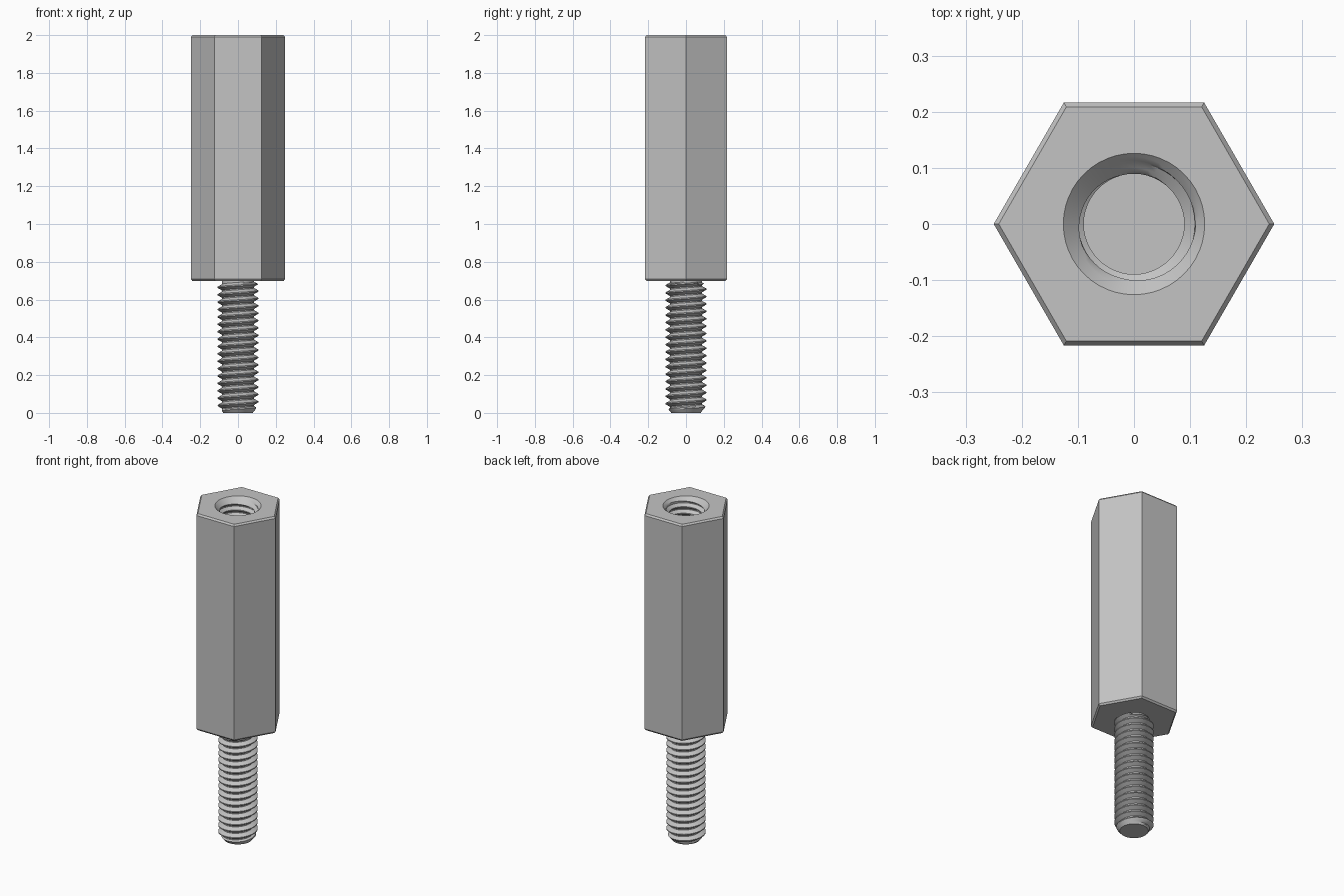
import bpy, bmesh
from math import cos, sin, tau, floor, radians

if "Cube" in bpy.data.objects:
    bpy.data.objects.remove(bpy.data.objects["Cube"], do_unlink=True)

SEGMENTS = 48
PITCH = 0.0391
BASE, TOP = 0.698, 2.0
ROOT, CREST = 0.084, 0.1075
BORE_FLOOR = 1.3

steel = bpy.data.materials.new("grey steel")
steel.use_nodes = True
GREY = (0.55, 0.55, 0.55, 1)
steel.diffuse_color = GREY
steel.node_tree.nodes["Principled BSDF"].inputs["Base Color"].default_value = GREY


def thread_radius(turn, z, low, high):
    """V-thread radius with flat crest and root, right-handed."""
    phase = (z / PITCH - turn) % 1
    ramp = min(max((abs(phase - 0.5) * 2 - 0.15) / 0.7, 0), 1)
    return high + (low - high) * ramp


def add_thread(bm, z0, z1, low, high, limit):
    """Helical surface cut off level at z0 and z1; returns its two end loops."""
    marks = (0.075, 0.25, 0.425, 0.575, 0.75, 0.925)
    first, last = floor(z0 / PITCH) - 2, floor(z1 / PITCH) + 2
    columns = []
    for s in range(SEGMENTS):
        turn = s / SEGMENTS
        heights = [z0] + [min(max((k + m + turn) * PITCH, z0), z1)
                          for k in range(first, last) for m in marks] + [z1]
        column = []
        for z in heights:
            r = limit(z, thread_radius(turn, z, low, high))
            column.append(bm.verts.new((r * cos(tau * turn), r * sin(tau * turn), z)))
        columns.append(column)
    for s in range(SEGMENTS):
        a, b = columns[s], columns[(s + 1) % SEGMENTS]
        # the seam column is one whole turn behind its neighbour
        shift = len(marks) if s == SEGMENTS - 1 else 0
        pick = lambda col, i: col[min(max(i, 0), len(col) - 1)]
        for i in range(len(a) - 1 + shift):
            quad = [pick(a, i), pick(b, i + shift), pick(b, i + 1 + shift), pick(a, i + 1)]
            quad = list(dict.fromkeys(quad))
            if len(quad) > 2 and bm.faces.get(quad) is None:
                bm.faces.new(quad)
    bmesh.ops.remove_doubles(bm, verts=bm.verts, dist=0.00002)


def ring(bm, count, radius, z):
    return [bm.verts.new((radius * cos(tau * i / count), radius * sin(tau * i / count), z))
            for i in range(count)]


def loop_edges(bm, z):
    return [e for e in bm.edges if e.is_boundary and all(abs(v.co.z - z) < 1e-5 for v in e.verts)]


def finish(bm, name):
    bmesh.ops.recalc_face_normals(bm, faces=bm.faces)
    mesh = bpy.data.meshes.new(name)
    bm.to_mesh(mesh)
    bm.free()
    mesh.materials.append(steel)
    obj = bpy.data.objects.new(name, mesh)
    bpy.context.collection.objects.link(obj)
    bpy.ops.object.select_all(action="DESELECT")
    obj.select_set(True)
    bpy.context.view_layer.objects.active = obj
    bpy.ops.object.shade_smooth_by_angle(angle=radians(25))


# Threaded stud: chamfered tip below, short plain neck under the body
def stud_limit(z, r):
    if z > BASE - 0.012:
        return ROOT
    return min(r, 0.078 + z * 0.8)


bm = bmesh.new()
add_thread(bm, 0, BASE + 0.004, ROOT, CREST, stud_limit)
for z in (0, BASE + 0.004):
    bmesh.ops.triangle_fill(bm, edges=loop_edges(bm, z), use_beauty=True, use_dissolve=True)
finish(bm, "threaded_stud")

# Hexagonal body with chamfered ends and a countersunk, threaded bore
bm = bmesh.new()
add_thread(bm, BORE_FLOOR, TOP, 0.0895, 0.1087, lambda z, r: max(r, 0.126 - (TOP - z)))
bmesh.ops.triangle_fill(bm, edges=loop_edges(bm, BORE_FLOOR), use_beauty=True, use_dissolve=True)
rings = [ring(bm, 6, r, z) for r, z in
         ((0.241, BASE), (0.25, BASE + 0.01), (0.25, TOP - 0.01), (0.241, TOP))]
for low, high in zip(rings, rings[1:]):
    for i in range(6):
        j = (i + 1) % 6
        bm.faces.new((low[i], low[j], high[j], high[i]))
bm.faces.new(rings[0][::-1])
bmesh.ops.triangle_fill(bm, edges=loop_edges(bm, TOP), use_beauty=True, use_dissolve=True)
finish(bm, "hex_body")
